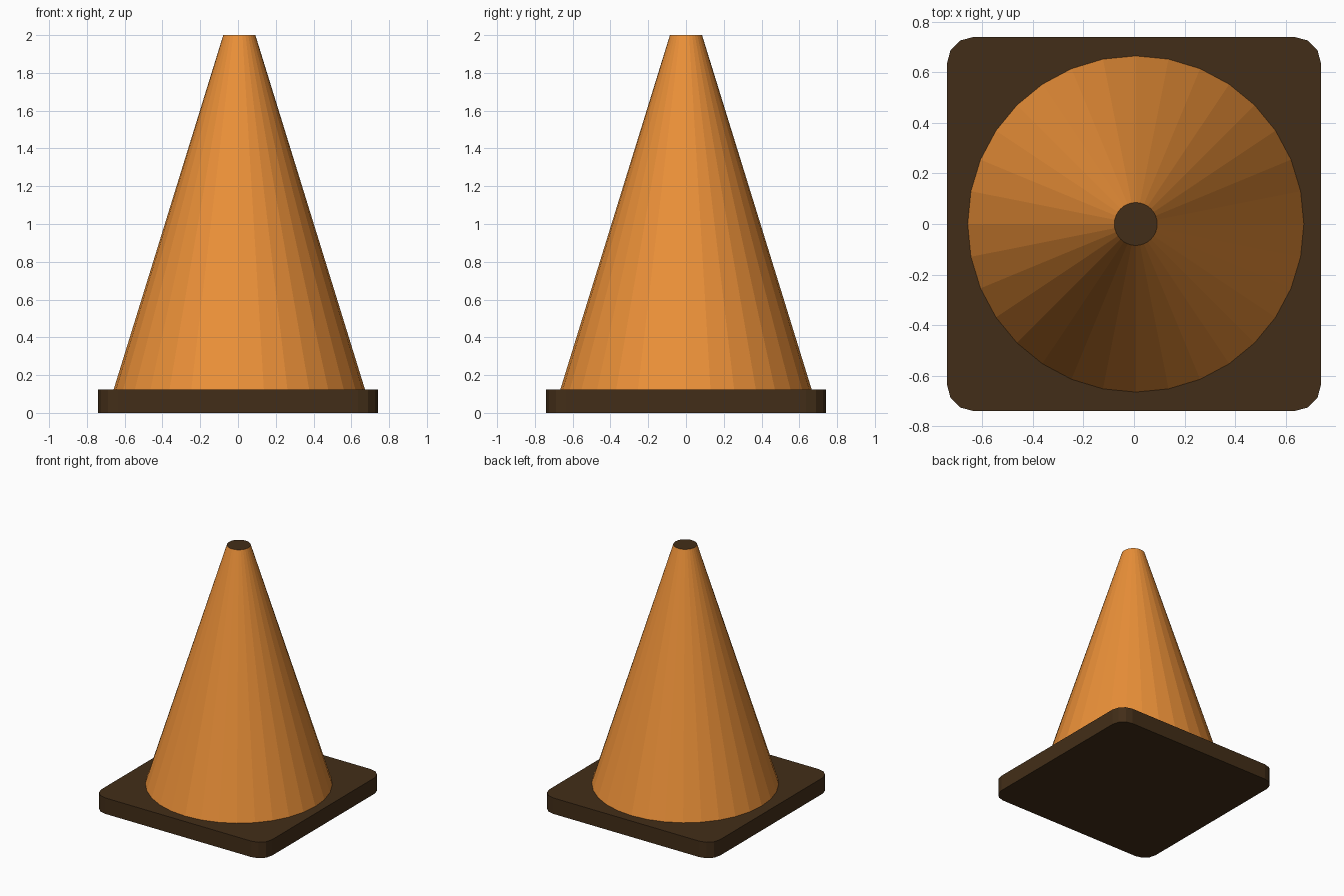
import bpy, bmesh
from math import sin, cos, pi

if "Cube" in bpy.data.objects:
    bpy.data.objects.remove(bpy.data.objects["Cube"])


def material(name, color):
    m = bpy.data.materials.new(name)
    m.diffuse_color = (*color, 1)
    m.use_nodes = True
    m.node_tree.nodes["Principled BSDF"].inputs["Base Color"].default_value = m.diffuse_color
    return m


orange = material("orange", (0.83, 0.28, 0.04))
dark = material("dark_brown", (0.055, 0.027, 0.009))


def add_object(name, bm, mats):
    bmesh.ops.recalc_face_normals(bm, faces=bm.faces)
    mesh = bpy.data.meshes.new(name)
    bm.to_mesh(mesh)
    bm.free()
    for m in mats:
        mesh.materials.append(m)
    obj = bpy.data.objects.new(name, mesh)
    bpy.context.collection.objects.link(obj)
    return obj


# Square base plate with corners rounded in three segments
HALF, RADIUS, BASE_H, STEPS = 0.74, 0.105, 0.125, 3
bm = bmesh.new()
outline = []
for corner in range(4):
    mid = pi / 4 + corner * pi / 2
    cx = (HALF - RADIUS) * (1 if cos(mid) > 0 else -1)
    cy = (HALF - RADIUS) * (1 if sin(mid) > 0 else -1)
    for i in range(STEPS + 1):
        a = corner * pi / 2 + i / STEPS * pi / 2
        outline.append(bm.verts.new((cx + RADIUS * cos(a), cy + RADIUS * sin(a), 0)))
bottom = bm.faces.new(outline)
top = bmesh.ops.extrude_face_region(bm, geom=[bottom], use_keep_orig=True)
bmesh.ops.translate(bm, vec=(0, 0, BASE_H),
                    verts=[g for g in top["geom"] if isinstance(g, bmesh.types.BMVert)])
add_object("base_plate", bm, [dark])

# Tapered 32-sided cone body with a dark flat tip
bm = bmesh.new()
bmesh.ops.create_cone(bm, cap_ends=True, segments=32,
                      radius1=0.665, radius2=0.085, depth=2 - BASE_H)
for f in bm.faces:
    f.material_index = 1 if len(f.verts) > 4 else 0
cone = add_object("cone_body", bm, [orange, dark])
cone.location = (0.007, 0, (2 + BASE_H) / 2)
